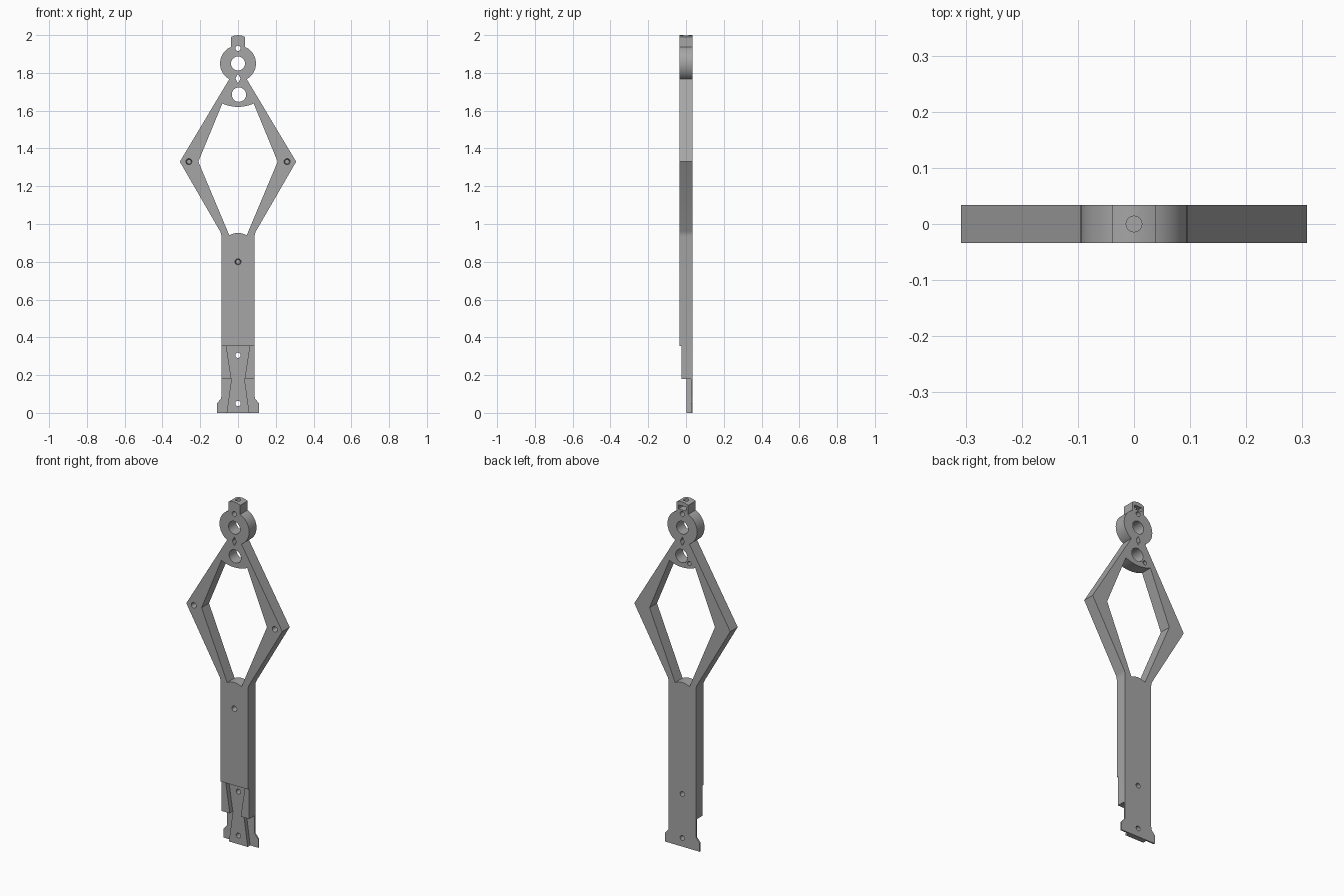
import bpy, bmesh, math
from mathutils import Matrix

if "Cube" in bpy.data.objects:
    bpy.data.objects.remove(bpy.data.objects["Cube"])

T = 0.034  # half thickness

grey = bpy.data.materials.new("plain grey")
grey.diffuse_color = (0.38, 0.38, 0.38, 1)
grey.use_nodes = True
grey.node_tree.nodes["Principled BSDF"].inputs["Base Color"].default_value = grey.diffuse_color


def arc(cx, cz, r, a0, a1, n):
    return [(cx + r * math.cos(math.radians(a0 + (a1 - a0) * i / n)),
             cz + r * math.sin(math.radians(a0 + (a1 - a0) * i / n))) for i in range(n + 1)]


def circle(cx, cz, r, n=48):
    return arc(cx, cz, r, 0, 360, n)[:-1]


def mirrored(right):
    """Close a right-hand chain of points with its mirror image."""
    left = [(-x, z) for x, z in reversed(right) if x > 1e-6]
    return right + left


def prism(name, loops, y0, y1):
    """Extrude XZ outlines (later loops become holes) from y0 to y1."""
    cu = bpy.data.curves.new(name, 'CURVE')
    cu.dimensions, cu.fill_mode, cu.extrude = '2D', 'BOTH', (y1 - y0) / 2
    for pts in loops:
        s = cu.splines.new('POLY')
        s.points.add(len(pts) - 1)
        for p, (x, z) in zip(s.points, pts):
            p.co = (x, z, 0, 1)
        s.use_cyclic_u = True
    tmp = bpy.data.objects.new(name + "_curve", cu)
    bpy.context.collection.objects.link(tmp)
    dg = bpy.context.evaluated_depsgraph_get()
    me = bpy.data.meshes.new_from_object(tmp.evaluated_get(dg))
    bpy.data.objects.remove(tmp)
    me.transform(Matrix.Translation((0, (y0 + y1) / 2, 0)) @ Matrix.Rotation(math.pi / 2, 4, 'X'))
    bm = bmesh.new()
    bm.from_mesh(me)
    bmesh.ops.remove_doubles(bm, verts=bm.verts, dist=1e-5)
    bmesh.ops.recalc_face_normals(bm, faces=bm.faces)
    bm.to_mesh(me)
    bm.free()
    me.materials.clear()
    me.materials.append(grey)
    ob = bpy.data.objects.new(name, me)
    bpy.context.collection.objects.link(ob)
    return ob


def bore(name, loc, r1, r2, depth, rot=(0, 0, 0)):
    bpy.ops.mesh.primitive_cone_add(vertices=32, radius1=r1, radius2=r2, depth=depth,
                                    location=loc, rotation=rot)
    ob = bpy.context.object
    ob.name = name
    ob.data.materials.append(grey)
    return ob


# outer outline: foot, shaft, diamond, ring head, top tab
outline = mirrored(
    [(0.112, 0), (0.112, 0.05), (0.09, 0.075), (0.088, 0.09), (0.088, 0.935),
     (0.0895, 0.948), (0.094, 0.96), (0.308, 1.33), (0.046, 1.767)]
    + arc(0, 1.85, 0.095, -61, 66.4, 36)
    + [(0.038, 1.99), (0.02, 1.997), (0, 2.0)])

# diamond window with arched ends
window = mirrored(
    [(0, 0.953), (0.016, 0.951), (0.032, 0.947), (0.046, 0.94), (0.21, 1.33), (0.083, 1.638),
     (0.063, 1.630), (0.042, 1.6245), (0.021, 1.621), (0, 1.62)])

lozenge = [(0, 1.745), (0.013, 1.77), (0, 1.797), (-0.013, 1.77)]
holes = [circle(0, 1.85, 0.037), circle(0.005, 1.685, 0.038), circle(0, 1.93, 0.014, 24),
         circle(0, 0.305, 0.014, 24), circle(0, 0.05, 0.014, 24), lozenge]

body = prism("arm_body", [outline, window] + holes, -T, T)

# joint at the lower end: front step, bow-tie groove, lowered foot sides
cutters = [
    prism("step_cutter", [[(-0.2, -0.1), (0.2, -0.1), (0.2, 0.355), (-0.2, 0.355)]], -0.2, -0.025),
    prism("groove_cutter", [[(-0.2, -0.1), (0.2, -0.1), (0.2, 0.18), (0.035, 0.18), (0.062, 0.355),
                             (-0.062, 0.355), (-0.035, 0.18), (-0.2, 0.18)]], -0.2, 0.003),
]
for s in (-1, 1):
    cutters.append(prism("foot_side_cutter", [[(s * 0.035, 0.18), (s * 0.2, 0.18),
                                               (s * 0.2, -0.05), (s * 0.067, -0.05)]], -0.15, 0.026))

# blind tapered holes in the front face
for x, z in ((-0.26, 1.33), (0.26, 1.33), (0, 0.80)):
    cutters.append(bore("front_hole_cutter", (x, -T, z), 0.0115, 0.0205, 0.08, (math.pi / 2, 0, 0)))

# back pocket and blind hole, and the hole down from the top of the tab
cutters.append(prism("pocket_cutter", [[(-0.024, 1.953), (0.024, 1.953), (0.024, 1.976),
                                        (-0.024, 1.976)]], -0.016, 0.1))
cutters.append(prism("back_hole_cutter", [circle(-0.045, 1.655, 0.012, 24)], 0.0, 0.1))
cutters.append(bore("top_hole_cutter", (0, 0, 2.015), 0.014, 0.014, 0.1))

for c in cutters:
    c.hide_render = True
    m = body.modifiers.new(c.name, 'BOOLEAN')
    m.operation, m.solver, m.object = 'DIFFERENCE', 'EXACT', c

# bake the cuts and remove the cutters
bpy.context.view_layer.update()
dg = bpy.context.evaluated_depsgraph_get()
baked = bpy.data.meshes.new_from_object(body.evaluated_get(dg))
body.modifiers.clear()
body.data = baked
for c in cutters:
    bpy.data.objects.remove(c)

bpy.ops.object.select_all(action='DESELECT')
body.select_set(True)
bpy.context.view_layer.objects.active = body
bpy.ops.object.shade_smooth_by_angle(angle=math.radians(25))
